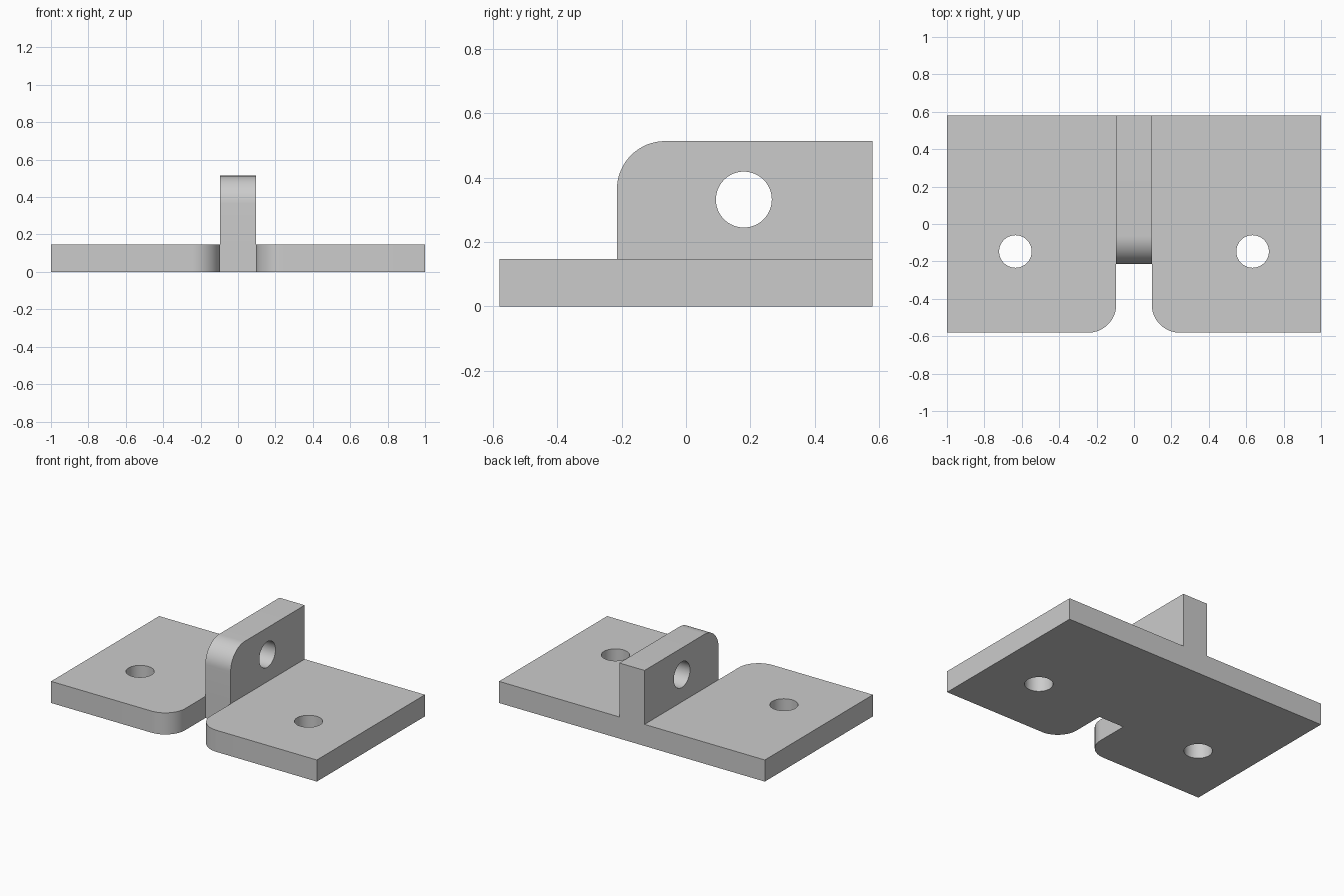
import bpy, bmesh
from math import sin, cos, pi, radians
from mathutils import Matrix, Vector

cube = bpy.data.objects.get("Cube")
if cube:
    bpy.data.objects.remove(cube, do_unlink=True)

BASE_TOP, BACK, FRONT = 0.147, 0.581, -0.581
RIB_HALF, RIB_FRONT, RIB_TOP = 0.095, -0.215, 0.514
FILLET, HOLE = 0.15, 0.087

grey = bpy.data.materials.new("light grey metal")
grey.use_nodes = True
colour = (0.6, 0.6, 0.6, 1)
grey.diffuse_color = colour
grey.node_tree.nodes["Principled BSDF"].inputs["Base Color"].default_value = colour


def arc(cx, cy, start, end, steps=16):
    """Points of a fillet arc, angles in degrees."""
    angles = [radians(start + (end - start) * i / steps) for i in range(steps + 1)]
    return [(cx + FILLET * cos(a), cy + FILLET * sin(a)) for a in angles]


def finish(name, bm):
    bmesh.ops.recalc_face_normals(bm, faces=bm.faces)
    mesh = bpy.data.meshes.new(name)
    bm.to_mesh(mesh)
    bm.free()
    mesh.materials.append(grey)
    obj = bpy.data.objects.new(name, mesh)
    bpy.context.collection.objects.link(obj)
    return obj


def prism(name, points, direction):
    """Extrude a closed outline of 3D points."""
    bm = bmesh.new()
    face = bm.faces.new([bm.verts.new(p) for p in points])
    side = bmesh.ops.extrude_face_region(bm, geom=[face])["geom"]
    verts = [v for v in side if isinstance(v, bmesh.types.BMVert)]
    bmesh.ops.translate(bm, verts=verts, vec=Vector(direction))
    return finish(name, bm)


def hole_cutter(name, centre, rotation):
    bm = bmesh.new()
    bmesh.ops.create_cone(bm, cap_ends=True, segments=64, radius1=HOLE,
                          radius2=HOLE, depth=0.5,
                          matrix=Matrix.Translation(centre) @ rotation)
    obj = finish(name, bm)
    obj.hide_render = True
    return obj


# Base plate: slotted at the front, with rounded corners beside the slot
inner = RIB_HALF + FILLET
half = [(RIB_HALF, RIB_FRONT)] + arc(inner, FRONT + FILLET, 180, 270)
half += [(1, FRONT), (1, BACK)]
outline = half + [(-x, y) for x, y in reversed(half)]
bracket = prism("bracket", [(x, y, 0) for x, y in outline], (0, 0, BASE_TOP))

# Upright lug, with a rounded top front corner
side = [(RIB_FRONT, 0)]
side += arc(RIB_FRONT + FILLET, RIB_TOP - FILLET, 180, 90)
side += [(BACK, RIB_TOP), (BACK, 0)]
lug = prism("upright_lug", [(-RIB_HALF, y, z) for y, z in side], (2 * RIB_HALF, 0, 0))

# Screw holes through the plate and a pin hole through the lug
tools = [("UNION", lug)]
for sx, label in ((1, "left"), (-1, "right")):
    cutter = hole_cutter(label + "_screw_hole", (sx * 0.634, -0.147, 0), Matrix())
    tools.append(("DIFFERENCE", cutter))
tools.append(("DIFFERENCE", hole_cutter("pin_hole", (0, 0.18, 0.332),
                                        Matrix.Rotation(pi / 2, 4, "Y"))))

bpy.ops.object.select_all(action="DESELECT")
bpy.context.view_layer.objects.active = bracket
bracket.select_set(True)
for operation, tool in tools:
    mod = bracket.modifiers.new(tool.name, "BOOLEAN")
    mod.operation, mod.solver, mod.object = operation, "EXACT", tool
    bpy.ops.object.modifier_apply(modifier=mod.name)
    bpy.data.objects.remove(tool, do_unlink=True)

bpy.ops.object.shade_smooth_by_angle(angle=radians(30))
